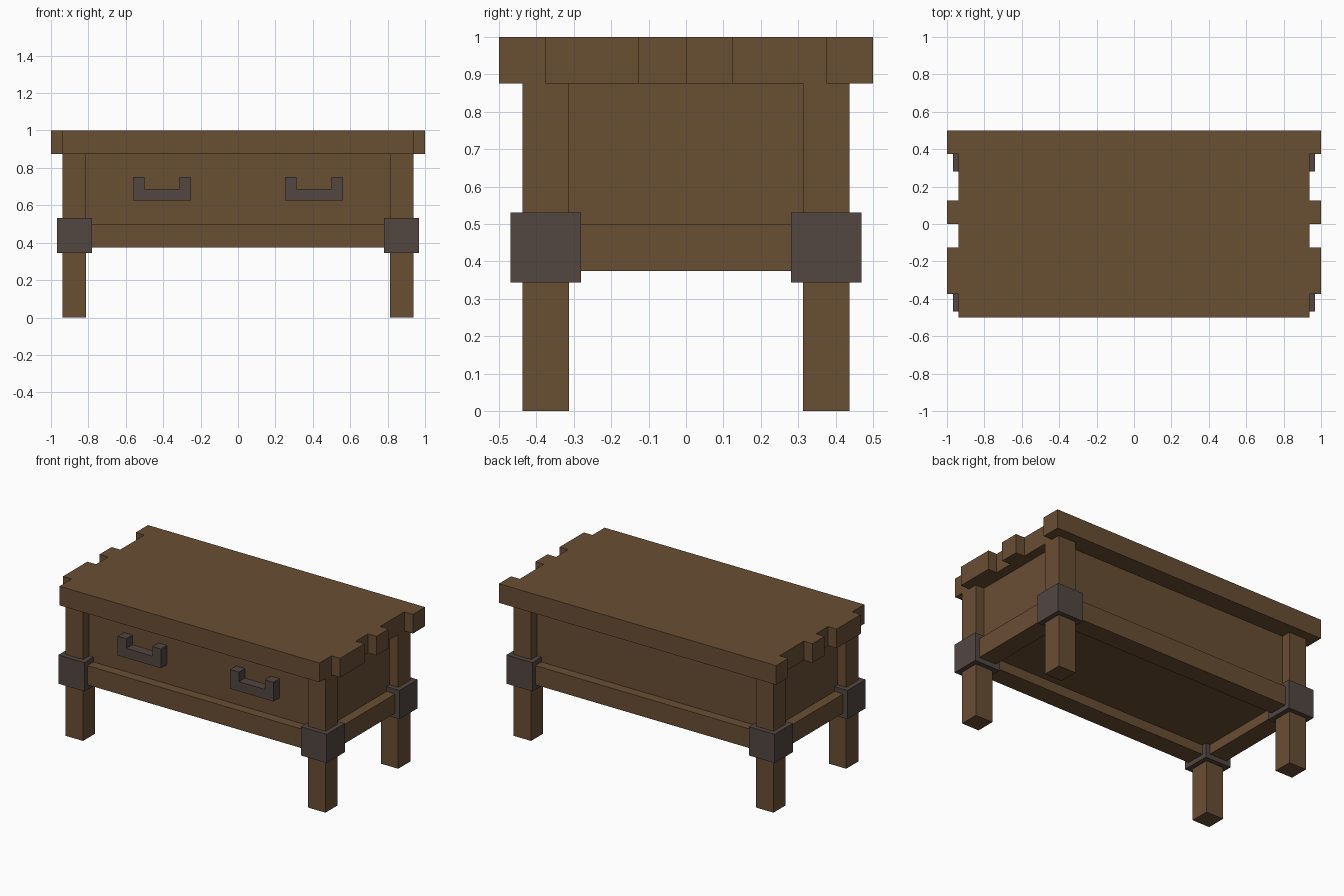
import bpy
import bmesh

cube = bpy.data.objects.get("Cube")
if cube:
    bpy.data.objects.remove(cube, do_unlink=True)


def material(name, rgb):
    m = bpy.data.materials.new(name)
    m.use_nodes = True
    m.diffuse_color = (*rgb, 1)
    bsdf = next(n for n in m.node_tree.nodes if n.type == 'BSDF_PRINCIPLED')
    bsdf.inputs["Base Color"].default_value = (*rgb, 1)
    return m


WOOD = material("brown wood", (0.141, 0.077, 0.034))
IRON = material("dark iron", (0.084, 0.061, 0.053))


def prism(name, outline, axis, lo, hi, mat):
    """Extrude a closed outline along z (outline is x, y) or y (outline is x, z)."""
    bm = bmesh.new()
    place = (lambda a, b: (a, b, lo)) if axis == 'z' else (lambda a, b: (a, lo, b))
    face = bm.faces.new([bm.verts.new(place(a, b)) for a, b in outline])
    ext = bmesh.ops.extrude_face_region(bm, geom=[face])
    step = (0, 0, hi - lo) if axis == 'z' else (0, hi - lo, 0)
    bmesh.ops.translate(bm, vec=step,
                        verts=[v for v in ext["geom"] if isinstance(v, bmesh.types.BMVert)])
    bmesh.ops.recalc_face_normals(bm, faces=bm.faces)
    mesh = bpy.data.meshes.new(name)
    bm.to_mesh(mesh)
    bm.free()
    mesh.materials.append(mat)
    obj = bpy.data.objects.new(name, mesh)
    bpy.context.scene.collection.objects.link(obj)
    return obj


def box(name, x, y, z, mat):
    outline = [(x[0], y[0]), (x[1], y[0]), (x[1], y[1]), (x[0], y[1])]
    return prism(name, outline, 'z', z[0], z[1], mat)


def span(a, b, sign):
    return tuple(sorted((a * sign, b * sign)))


# Table top: plank ends of uneven length, the same on both sides
IN, OUT = 0.9375, 1.0
ends = [(-0.5, -0.375, IN), (-0.375, -0.125, OUT), (-0.125, 0, IN),
        (0, 0.125, OUT), (0.125, 0.375, IN), (0.375, 0.5, OUT)]
right_edge = [p for y0, y1, x in ends for p in ((x, y0), (x, y1))]
left_edge = [(-x, y) for x, y in reversed(right_edge)]
prism("table_top", right_edge + left_edge, 'z', 0.875, 1.0, WOOD)

# Drawer body set back between the legs
box("drawer_body", (-0.875, 0.875), (-0.375, 0.375), (0.4375, 0.875), WOOD)

# Legs with iron corner brackets
for sx, side in ((1, "left"), (-1, "right")):
    for sy, end in ((-1, "front"), (1, "back")):
        box(f"{end}_{side}_leg", span(0.8125, 0.9375, sx),
            span(0.3125, 0.4375, sy), (0, 0.875), WOOD)
        box(f"{end}_{side}_bracket", span(0.78125, 0.96875, sx),
            span(0.28125, 0.46875, sy), (0.34375, 0.53125), IRON)

# Lower rails joining the legs
for s, end, side in ((-1, "front", "right"), (1, "back", "left")):
    box(f"{end}_rail", (-0.8125, 0.8125), span(0.3125, 0.4375, s), (0.375, 0.5), WOOD)
    box(f"{side}_rail", span(0.8125, 0.9375, s), (-0.3125, 0.3125), (0.375, 0.5), WOOD)

# U-shaped drawer handles on the front
u_shape = [(0.25, 0.625), (0.5625, 0.625), (0.5625, 0.75), (0.5, 0.75),
           (0.5, 0.6875), (0.3125, 0.6875), (0.3125, 0.75), (0.25, 0.75)]
for s, side in ((1, "left"), (-1, "right")):
    prism(f"{side}_handle", [(x * s, z) for x, z in u_shape], 'y', -0.4375, -0.375, IRON)
